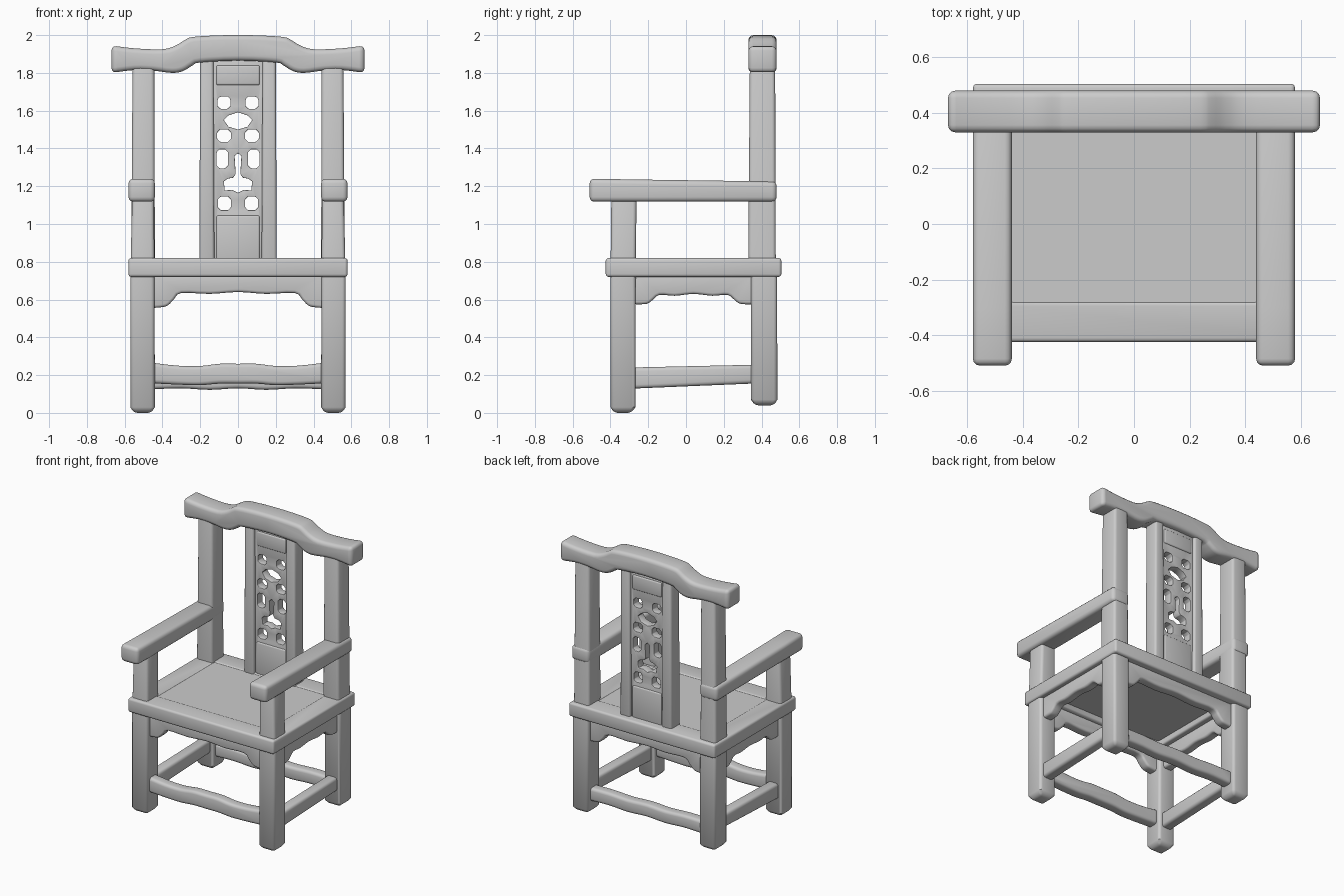
import bpy, bmesh

if "Cube" in bpy.data.objects:
    bpy.data.objects.remove(bpy.data.objects["Cube"])


def finish(name, bm, bevel, mirror, segs=3):
    """Turn a bmesh into a bevelled, smooth shaded object."""
    bmesh.ops.recalc_face_normals(bm, faces=bm.faces[:])
    me = bpy.data.meshes.new(name)
    bm.to_mesh(me)
    bm.free()
    ob = bpy.data.objects.new(name, me)
    bpy.context.collection.objects.link(ob)
    if bevel:
        m = ob.modifiers.new("bevel", 'BEVEL')
        m.width, m.segments, m.limit_method = bevel, segs, 'ANGLE'
        m.angle_limit = 0.7
    if mirror:
        m = ob.modifiers.new("mirror", 'MIRROR')
        m.use_mirror_merge = False
    bpy.context.view_layer.update()
    dg = bpy.context.evaluated_depsgraph_get()
    ob.data = bpy.data.meshes.new_from_object(ob.evaluated_get(dg))
    ob.modifiers.clear()
    bpy.ops.object.select_all(action='DESELECT')
    ob.select_set(True)
    bpy.context.view_layer.objects.active = ob
    bpy.ops.object.shade_smooth_by_angle(angle=0.7)
    return ob


def plate(name, loops, axis, lo, hi, bevel=0.015, mirror=False, segs=3):
    """Extrude an outline (plus optional hole outlines) along an axis."""
    place = {'x': lambda u, v, d: (d, u, v),
             'y': lambda u, v, d: (u, d, v),
             'z': lambda u, v, d: (u, v, d)}[axis]
    bm = bmesh.new()
    caps = [[], []]
    for loop in loops:
        rings = [[bm.verts.new(place(u, v, d)) for u, v in loop] for d in (lo, hi)]
        n = len(loop)
        for i in range(n):
            j = (i + 1) % n
            bm.faces.new((rings[0][i], rings[0][j], rings[1][j], rings[1][i]))
            for k in (0, 1):
                caps[k].append(bm.edges.get((rings[k][i], rings[k][j])))
        if len(loops) == 1:
            for r in rings:
                bm.faces.new(r)
    if len(loops) > 1:
        for c in caps:
            bmesh.ops.triangle_fill(bm, edges=c, use_beauty=True)
    return finish(name, bm, bevel, mirror, segs)


def loft(name, sections, bevel=0.018, mirror=True):
    """Stack of rectangles (z, x0, x1, y0, y1)."""
    bm = bmesh.new()
    rings = [[bm.verts.new(p) for p in ((a, c, z), (b, c, z), (b, d, z), (a, d, z))]
             for z, a, b, c, d in sections]
    bm.faces.new(rings[0])
    bm.faces.new(rings[-1])
    for r, s in zip(rings, rings[1:]):
        for i in range(4):
            j = (i + 1) % 4
            bm.faces.new((r[i], r[j], s[j], s[i]))
    return finish(name, bm, bevel, mirror)


def box(name, x0, x1, y0, y1, z0, z1, bevel=0.015, mirror=False):
    return loft(name, [(z0, x0, x1, y0, y1), (z1, x0, x1, y0, y1)], bevel, mirror)


def smooth(pts, n=3):
    """Catmull-Rom curve through the points."""
    p = [pts[0]] + pts + [pts[-1]]
    out = []
    for a, b, c, d in zip(p, p[1:], p[2:], p[3:]):
        for k in range(n):
            t = k / n
            out.append(tuple(0.5 * (2 * b[i] + (c[i] - a[i]) * t
                                    + (2 * a[i] - 5 * b[i] + 4 * c[i] - d[i]) * t * t
                                    + (3 * b[i] - a[i] - 3 * c[i] + d[i]) * t ** 3) for i in (0, 1)))
    return out + [pts[-1]]


def sym(half, centre=0):
    """Half curve from the middle outward -> full smooth curve, left to right."""
    full = [(-u, v) for u, v in reversed(half[1:])] + half
    return [(u + centre, v) for u, v in smooth(full)]


def band(low, high, centre=0):
    """Closed outline between two symmetric curves."""
    return sym(low, centre) + sym(high, centre)[::-1]


def rect(x0, x1, z0, z1, c=0.015):
    """Rectangle with cut corners."""
    return [(x0 + c, z0), (x1 - c, z0), (x1, z0 + c), (x1, z1 - c),
            (x1 - c, z1), (x0 + c, z1), (x0, z1 - c), (x0, z0 + c)]


# Legs, continuing up as arm supports and back posts
loft("front_leg", [(0, .46, .55, -.38, -.29), (.03, .44, .57, -.4, -.268),
                   (.72, .442, .57, -.4, -.266), (1.15, .445, .56, -.395, -.262)])
loft("back_leg", [(.04, .46, .55, .365, .465), (.07, .44, .57, .344, .484),
                  (.72, .442, .57, .344, .482), (.84, .44, .565, .33, .475),
                  (1.86, .443, .558, .338, .472)])

# Seat frame and inset panel
plate("seat_frame", [[(-.58, -.425), (.58, -.425), (.58, .505), (-.58, .505)],
                     [(-.44, -.28), (.44, -.28), (.44, .36), (-.44, .36)]],
      'z', .72, .82, .015)
box("seat_panel", -.46, .46, -.3, .38, .765, .813, 0)

# Shaped aprons below the seat
wide = [(0, .64), (.15, .63), (.3, .635), (.34, .6), (.37, .57), (.4, .56), (.46, .555)]
narrow = [(0, .63), (.1, .62), (.18, .625), (.22, .595), (.25, .577), (.32, .575)]
for name, y in (("front_apron", -.37), ("back_apron", .385)):
    plate(name, [sym(wide) + [(.46, .74), (-.46, .74)]], 'y', y, y + .07)
plate("side_apron", [sym(narrow, .04) + [(.36, .74), (-.28, .74)]],
      'x', .475, .545, mirror=True)

# Stretchers
plate("front_stretcher", [band([(0, .155), (.1, .155), (.2, .147), (.32, .15), (.46, .157)],
                               [(0, .26), (.1, .26), (.2, .248), (.32, .25), (.46, .266)])],
      'y', -.375, -.295, .02)
plate("back_stretcher", [band([(0, .13), (.15, .122), (.3, .13), (.46, .125)],
                              [(0, .222), (.15, .215), (.3, .222), (.46, .22)])],
      'y', .375, .455, .02)
plate("side_stretcher", [[(-.3, .128), (.37, .156), (.37, .255), (-.3, .24)]],
      'x', .465, .545, .02, mirror=True)

# Armrests
plate("armrest", [[(-.51, 1.118), (-.51, 1.24), (-.3, 1.236), (.48, 1.225), (.48, 1.118)]],
      'x', .44, .58, .025, mirror=True)

# Yoke-shaped top rail
plate("top_rail", [band([(0, 1.865), (.2, 1.855), (.24, 1.84), (.29, 1.81), (.35, 1.8),
                         (.45, 1.812), (.55, 1.815), (.67, 1.8)],
                        [(0, 2), (.12, 1.998), (.24, 1.99), (.28, 1.975), (.33, 1.945),
                         (.4, 1.925), (.55, 1.93), (.67, 1.945)])],
      'y', .33, .48, .028)

# Back splat: side stiles, pierced panel and plain raised fields
loft("splat_stile", [(.8, .125, .205, .355, .46), (1.88, .13, .2, .355, .46)], .015)
holes = [[(-.075, 1.55), (-.05, 1.515), (0, 1.5), (.05, 1.515),
          (.075, 1.55), (.05, 1.575), (0, 1.592), (-.05, 1.575)],
         [(0, 1.165), (.03, 1.18), (.07, 1.178), (.075, 1.225), (.055, 1.24), (.025, 1.245),
          (.012, 1.265), (.018, 1.36), (0, 1.375), (-.018, 1.36), (-.012, 1.265),
          (-.025, 1.245), (-.055, 1.24), (-.075, 1.225), (-.07, 1.178), (-.03, 1.18)]]
for a, b, z0, z1 in ((.04, .108, 1.61, 1.675), (.038, .11, 1.435, 1.5),
                     (.053, .113, 1.295, 1.395), (.038, .106, 1.073, 1.145)):
    holes += [rect(a, b, z0, z1), rect(-b, -a, z0, z1)]
plate("splat_panel", [[(-.14, .8), (.14, .8), (.14, 1.88), (-.14, 1.88)]] + holes,
      'y', .38, .44, .008, segs=2)
box("splat_top_field", -.115, .115, .372, .448, 1.735, 1.84, .01)
box("splat_bottom_field", -.115, .115, .372, .448, .8, 1.045, .01)
